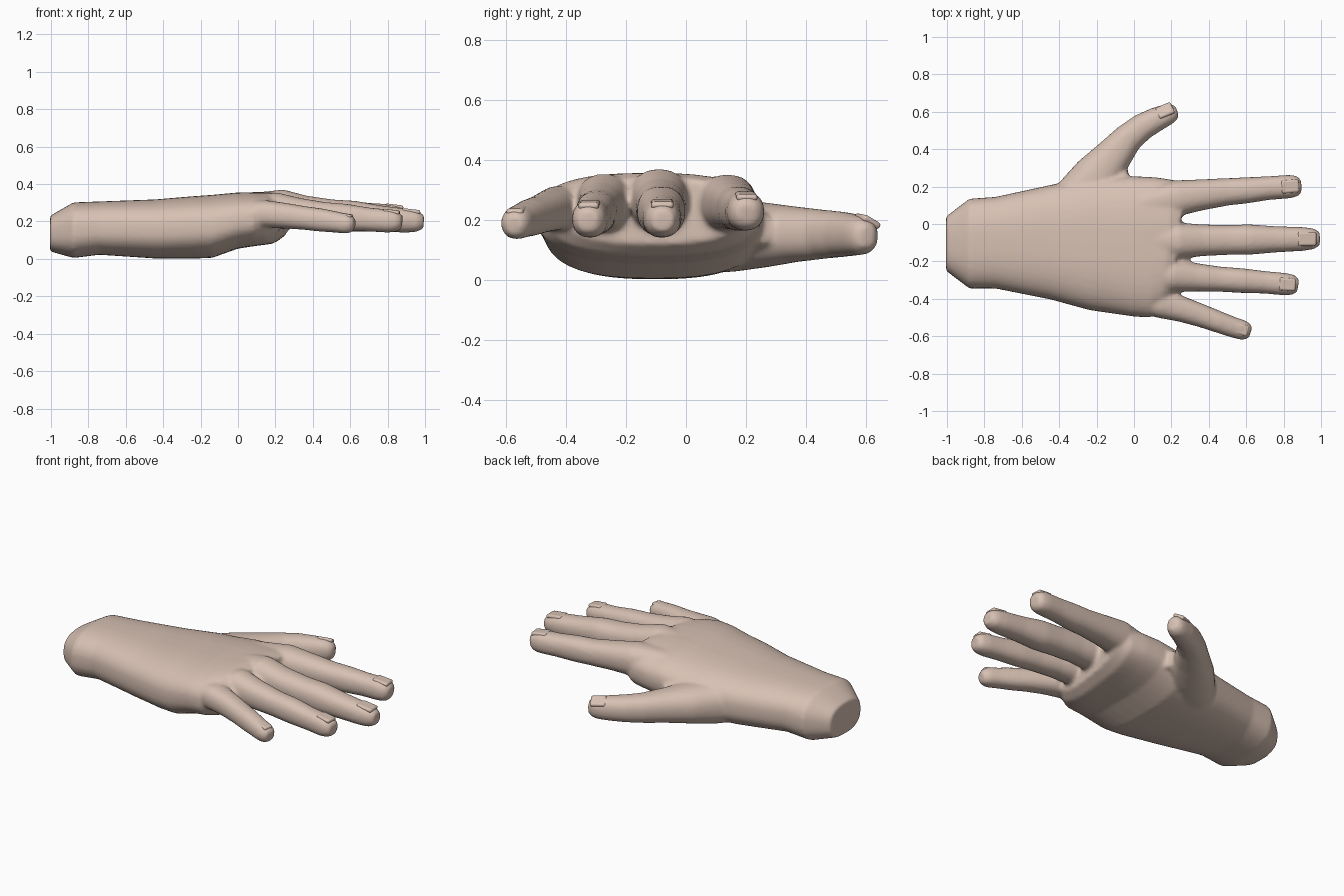
import bpy, bmesh, math
from mathutils import Vector, Matrix

skin = bpy.data.materials.new("skin")
skin.diffuse_color = (0.68, 0.53, 0.45, 1)


def loft(name, rings, power=2.3, sides=24, along_x=False):
    """Closed tube; each ring is (x, y, z, half width, half height[, skew])."""
    bm = bmesh.new()
    loops = []
    for i, r in enumerate(rings):
        a, b = rings[max(i - 1, 0)], rings[min(i + 1, len(rings) - 1)]
        t = Vector((1, 0, 0)) if along_x else (Vector(b[:3]) - Vector(a[:3])).normalized()
        side = Vector((0, 0, 1)).cross(t).normalized()
        up = t.cross(side)
        skew = r[5] if len(r) > 5 else 0
        loop = []
        for k in range(sides):
            ang = 2 * math.pi * k / sides
            c, s = math.cos(ang), math.sin(ang)
            u = math.copysign(abs(c) ** (2 / power), c) * r[3]
            v = math.copysign(abs(s) ** (2 / power), s) * r[4]
            loop.append(bm.verts.new(Vector(r[:3]) + side * u + up * v + t * skew * u))
        loops.append(loop)
    for p, q in zip(loops, loops[1:]):
        for k in range(sides):
            n = (k + 1) % sides
            bm.faces.new((p[k], p[n], q[n], q[k]))
    bm.faces.new(loops[0][::-1])
    bm.faces.new(loops[-1])
    bmesh.ops.recalc_face_normals(bm, faces=bm.faces)
    me = bpy.data.meshes.new(name)
    bm.to_mesh(me)
    bm.free()
    ob = bpy.data.objects.new(name, me)
    bpy.context.collection.objects.link(ob)
    me.materials.append(skin)
    return ob


def span(x, y0, y1, z0, z1, skew=0):
    return (x, (y0 + y1) / 2, (z0 + z1) / 2, (y1 - y0) / 2, (z1 - z0) / 2, skew)


# Wrist stump, palm and back of the hand
palm = loft("hand", [
    span(-1.005, -.25, .04, .04, .23), span(-.88, -.345, .135, .005, .302),
    span(-.74, -.345, .145, .022, .307), span(-.44, -.405, .21, .002, .318),
    span(-.24, -.46, .25, .002, .335), span(-.14, -.475, .255, .005, .342),
    span(0, -.495, .255, .055, .355), span(.1, -.50, .25, .07, .357, .04),
    span(.18, -.46, .235, .08, .357, .1), span(.235, -.41, .2, .12, .34, .14)],
    power=2.6, sides=40, along_x=True)

# Fingers: base inside the palm, then knuckles, joints and rounded tip
index = loft("index_finger", [
    (.05, .10, .25, .09, .09), (.24, .14, .257, .095, .095), (.36, .156, .25, .083, .083),
    (.5, .172, .24, .073, .073), (.6, .18, .236, .07, .073), (.72, .192, .232, .063, .066),
    (.83, .2, .228, .063, .064), (.87, .203, .224, .056, .056), (.892, .205, .22, .036, .036)])
middle = loft("middle_finger", [
    (.05, -.09, .26, .09, .09), (.24, -.09, .268, .098, .103), (.36, -.087, .252, .085, .086),
    (.5, -.085, .238, .08, .08), (.62, -.083, .228, .081, .083), (.76, -.082, .216, .07, .07),
    (.9, -.08, .204, .064, .064), (.96, -.079, .2, .056, .056), (.993, -.078, .198, .036, .036)])
ring = loft("ring_finger", [
    (.03, -.25, .25, .085, .085), (.21, -.275, .258, .09, .097), (.33, -.285, .245, .076, .08),
    (.46, -.295, .232, .067, .072), (.58, -.303, .222, .066, .072), (.7, -.312, .21, .06, .064),
    (.81, -.322, .202, .06, .062), (.85, -.325, .199, .054, .054), (.877, -.328, .197, .036, .036)])
little = loft("little_finger", [
    (0, -.38, .23, .08, .075), (.15, -.425, .24, .08, .074), (.26, -.457, .23, .068, .068),
    (.36, -.49, .218, .062, .063), (.45, -.523, .207, .058, .062), (.53, -.552, .196, .055, .056),
    (.58, -.567, .188, .053, .054), (.607, -.573, .185, .045, .045), (.623, -.577, .183, .03, .03)])
thumb = loft("thumb", [
    (-.42, .05, .145, .1, .11), (-.3, .14, .145, .13, .12), (-.2, .25, .15, .13, .11),
    (-.11, .365, .152, .1, .093), (-.03, .46, .152, .08, .082), (.045, .52, .152, .072, .076),
    (.12, .56, .15, .065, .07), (.18, .586, .147, .057, .064), (.208, .597, .145, .049, .056),
    (.23, .605, .144, .03, .036)])

# Webbing between the base of the thumb and the palm
web = loft("thumb_web", [(-.2, .18, .16, .1, .1), (-.09, .25, .165, .06, .07), (-.03, .255, .17, .03, .05)])

# Fuse everything into one continuous smooth skin
bpy.ops.object.select_all(action='DESELECT')
for ob in (palm, index, middle, ring, little, thumb, web):
    ob.select_set(True)
bpy.context.view_layer.objects.active = palm
bpy.ops.object.join()
remesh = palm.modifiers.new("fuse", 'REMESH')
remesh.mode = 'VOXEL'
remesh.voxel_size = 0.011
remesh.use_smooth_shade = True
relax = palm.modifiers.new("relax", 'SMOOTH')
relax.factor = 0.5
relax.iterations = 7


def nail(name, loc, heading, slope, roll, length, width):
    """Thin, softly rounded plate set into the top of a fingertip."""
    bpy.ops.mesh.primitive_cube_add(size=2)
    ob = bpy.context.object
    ob.name = name
    ob.data.transform(Matrix.Diagonal((length / 2, width / 2, .012, 1)))
    ob.matrix_world = (Matrix.Translation(loc) @ Matrix.Rotation(heading, 4, 'Z')
                       @ Matrix.Rotation(slope, 4, 'Y') @ Matrix.Rotation(roll, 4, 'X'))
    bev = ob.modifiers.new("rounded", 'BEVEL')
    bev.width = .011
    bev.segments = 3
    ob.data.materials.append(skin)
    bpy.ops.object.shade_smooth_by_angle(angle=math.radians(50))


# Nails
nail("index_nail", (.835, .201, .279), .08, .12, 0, .095, .07)
nail("middle_nail", (.925, -.079, .254), 0, .12, 0, .1, .075)
nail("ring_nail", (.82, -.323, .251), -.08, .12, 0, .09, .068)
nail("little_nail", (.575, -.565, .230), -.27, .15, 0, .075, .058)
nail("thumb_nail", (.165, .606, .196), .4, .08, -.5, .09, .07)
